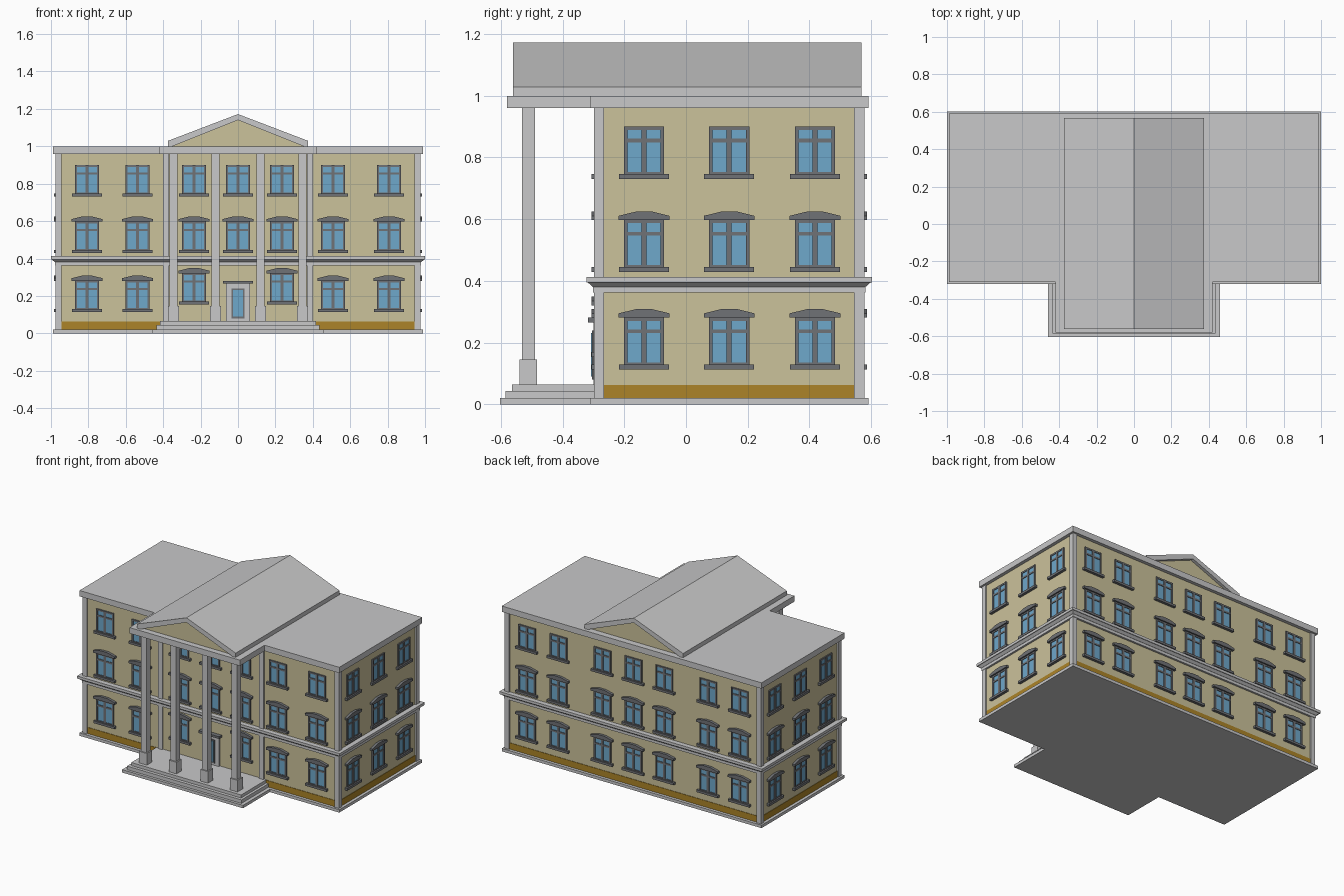
import bpy, bmesh, math
from mathutils import Matrix, Vector

if "Cube" in bpy.data.objects:
    bpy.data.objects.remove(bpy.data.objects["Cube"])


def material(name, rgb):
    m = bpy.data.materials.new(name)
    m.diffuse_color = (*rgb, 1)
    m.use_nodes = True
    m.node_tree.nodes["Principled BSDF"].inputs["Base Color"].default_value = m.diffuse_color
    return m


TRIM = material("light grey stone", (0.58, 0.58, 0.585))
WALL = material("beige plaster", (0.597, 0.539, 0.328))
DARK = material("dark grey frame", (0.162, 0.168, 0.181))
GLASS = material("blue glass", (0.156, 0.392, 0.597))
OCHRE = material("ochre plinth", (0.413, 0.231, 0.021))


class Part:
    """Collects boxes and extruded profiles into one object."""
    def __init__(self, name, mat):
        self.name, self.mat, self.bm = name, mat, bmesh.new()

    def box(self, x0, x1, y0, y1, z0, z1, mtx=Matrix()):
        m = mtx @ Matrix.Translation(((x0+x1)/2, (y0+y1)/2, (z0+z1)/2)) \
            @ Matrix.Diagonal((x1-x0, y1-y0, z1-z0, 1))
        bmesh.ops.create_cube(self.bm, size=1, matrix=m)
        return self

    def prism(self, pts, y0, y1, mtx=Matrix()):
        """Extrude an x-z outline from y0 to y1."""
        f = self.bm.faces.new([self.bm.verts.new(mtx @ Vector((x, y0, z))) for x, z in pts])
        r = bmesh.ops.extrude_face_region(self.bm, geom=[f])
        d = mtx.to_3x3() @ Vector((0, y1-y0, 0))
        bmesh.ops.translate(self.bm, vec=d, verts=[v for v in r["geom"] if isinstance(v, bmesh.types.BMVert)])
        return self

    def done(self):
        bmesh.ops.recalc_face_normals(self.bm, faces=self.bm.faces)
        me = bpy.data.meshes.new(self.name)
        self.bm.to_mesh(me)
        self.bm.free()
        me.materials.append(self.mat)
        ob = bpy.data.objects.new(self.name, me)
        bpy.context.collection.objects.link(ob)
        return ob


# Main block: centre in y and half sizes
CY, HX, HY = 0.14, 0.966, 0.428


def ring(p, out, z0, z1):
    p.box(-HX-out, HX+out, CY-HY-out, CY+HY+out, z0, z1)


def block(name, mat, out, z0, z1):
    p = Part(name, mat)
    ring(p, out, z0, z1)
    p.done()


block("walls", WALL, 0, 0.01, 0.97)
block("plinth_band", OCHRE, 0.003, 0.015, 0.063)
block("foundation", TRIM, 0.023, 0, 0.02)
block("roof_cornice", TRIM, 0.023, 0.96, 1.0)

# String course: band, sloped underside and projecting slab
course = Part("string_course", TRIM)
ring(course, 0.013, 0.362, 0.381)
ring(course, 0.034, 0.395, 0.413)
low, high = [[course.bm.verts.new((sx*(HX+o), CY+sy*(HY+o), z))
              for sx, sy in ((-1, -1), (1, -1), (1, 1), (-1, 1))]
             for o, z in ((0.014, 0.381), (0.03, 0.395))]
for i in range(4):
    j = (i+1) % 4
    course.bm.faces.new((low[i], low[j], high[j], high[i]))
course.bm.faces.new(low[::-1])
course.bm.faces.new(high)
course.done()

# Corner pilasters and the pair on the front wall beside the portico
pil = Part("pilasters", TRIM)
for sx in (-1, 1):
    for sy in (-1, 1):
        x, y = sx*(HX-0.0065), CY+sy*(HY-0.0065)
        pil.box(x-0.0165, x+0.0165, y-0.0165, y+0.0165, 0.02, 0.96)
    pil.box(sx*0.385-0.017, sx*0.385+0.017, CY-HY-0.01, CY-HY+0.01, 0.06, 0.96)
pil.done()

# Portico steps, columns and flat entablature
steps = Part("portico_steps", TRIM)
for hx, y, z0, z1 in ((0.46, -0.603, 0, 0.02), (0.436, -0.585, 0.02, 0.044), (0.418, -0.563, 0.044, 0.065)):
    steps.box(-hx, hx, y, -0.28, z0, z1)
steps.done()
cols, bases = Part("columns", TRIM), Part("column_bases", TRIM)
for x in (-0.345, -0.12, 0.12, 0.345):
    for p, r, z0, z1 in ((cols, 0.021, 0.14, 0.965), (bases, 0.029, 0.065, 0.145)):
        p.box(x-r, x+r, -0.511-r, -0.511+r, z0, z1)
cols.done()
bases.done()
Part("portico_entablature", TRIM).box(-0.42, 0.42, -0.58, -0.27, 0.96, 1.0).done()

# Gabled roof with recessed gable walls at both ends
Part("gable_roof", TRIM).prism([(-0.375, 1.0), (-0.375, 1.029), (0, 1.172), (0.375, 1.029),
                                (0.375, 1.0), (0.35, 1.0), (0, 1.14), (-0.35, 1.0)], -0.561, 0.568).done()
Part("gable_walls", WALL).prism([(-0.36, 0.998), (0.36, 0.998), (0, 1.144)], -0.54, 0.547).done()

# Windows: local x along the wall, -y outwards
frames, glass = Part("window_frames", DARK), Part("window_glass", GLASS)
sills, hoods = Part("window_sills", DARK), Part("window_hoods", DARK)


def window(m, x, sill, hood):
    z0, z1 = sill+0.014, sill+0.169
    glass.box(x-0.06, x+0.06, -0.004, 0.004, z0, z1-0.005, m)
    for a, b in ((-0.065, -0.054), (-0.008, 0.008), (0.054, 0.065)):
        frames.box(x+a, x+b, -0.009, 0.002, z0, z1, m)
    for a, b in ((z0, z0+0.008), (sill+0.118, sill+0.13), (z1-0.011, z1)):
        frames.box(x-0.06, x+0.06, -0.008, 0.002, a, b, m)
    sills.box(x-0.081, x+0.081, -0.018, 0.002, sill, sill+0.016, m)
    if hood:
        outline = [(-0.082, 0), (-0.082, 0.014), (-0.025, 0.028), (0.025, 0.028), (0.082, 0.014), (0.082, 0)]
        hoods.prism([(x+a, sill+0.168+b) for a, b in outline], -0.018, 0.002, m)


def wall(angle, dist):
    return Matrix.Translation((0, CY, 0)) @ Matrix.Rotation(angle, 4, 'Z') @ Matrix.Translation((0, -dist, 0))


FLOORS = ((0.113, True), (0.429, True), (0.731, False))
front, back = wall(0, HY), wall(math.pi, HY)
for sill, hood in FLOORS:
    ground = sill < 0.2
    for x in (-0.807, -0.537, -0.235, 0, 0.235, 0.508, 0.807):
        centre = abs(x) < 0.3
        if not (ground and x == 0):          # the door takes this place
            window(front, x, sill + (0.04 if ground and centre else 0), hood)
    for x in (-0.81, -0.57, -0.235, 0, 0.235, 0.57, 0.81):
        window(back, x, sill, hood)
    for angle in (math.pi/2, -math.pi/2):
        for x in (-0.276, 0, 0.278):
            window(wall(angle, HX), x if angle > 0 else -x, sill, hood)
for p in (frames, glass, sills, hoods):
    p.done()

# Entrance door with stone surround and dark lintel
Part("door_surround", TRIM).box(-0.064, 0.064, -0.012, 0.002, 0.06, 0.266, front).done()
Part("door_frame", DARK).box(-0.034, 0.034, -0.016, 0, 0.08, 0.24, front).done()
Part("door_glass", GLASS).box(-0.026, 0.026, -0.019, 0, 0.09, 0.232, front).done()
Part("door_lintel", DARK).box(-0.079, 0.079, -0.03, 0.002, 0.266, 0.281, front).done()
